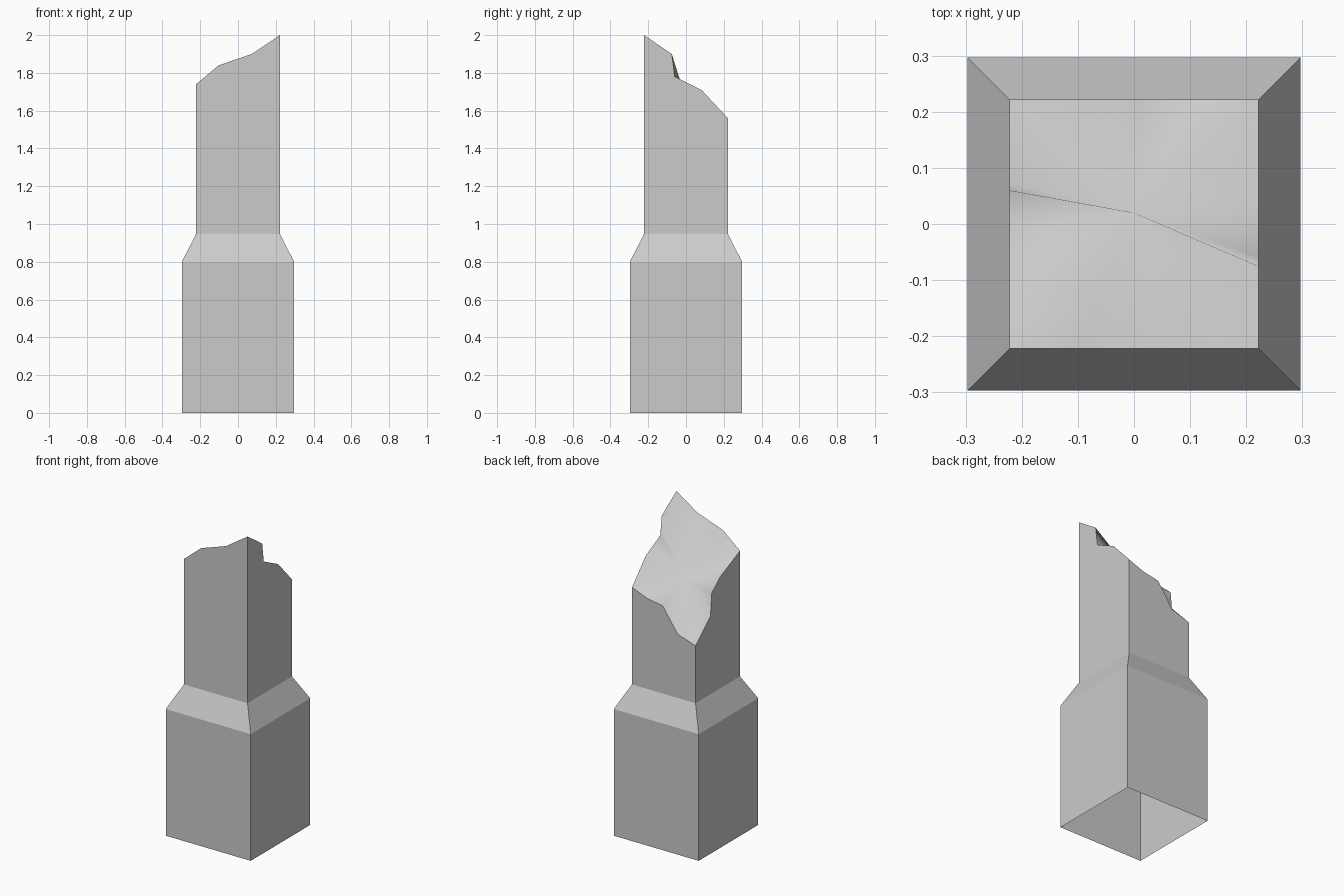
import bpy, bmesh

cube = bpy.data.objects.get("Cube")
if cube:
    bpy.data.objects.remove(cube, do_unlink=True)

BASE, SHAFT = 0.297, 0.222
CORNERS = [(-1, -1), (1, -1), (1, 1), (-1, 1)]

# Broken edge of each side, counter-clockwise from the front left-hand corner:
# (distance along the side from -1 to 1, height); each list starts at a corner
BREAK = [
    [(-1, 1.74), (-0.46, 1.84), (0.33, 1.9), (1, 2.0)],
    [(-1, 2.0), (-0.34, 1.9), (-0.27, 1.78), (0.37, 1.71), (1, 1.56)],
    [(-1, 1.56), (-0.53, 1.52), (-0.03, 1.5), (0.44, 1.35), (1, 1.31)],
    [(-1, 1.31), (-0.33, 1.44), (-0.27, 1.58), (0.09, 1.65), (1, 1.74)],
]

# Single stone colour
stone = bpy.data.materials.new("light grey stone")
stone.use_nodes = True
grey = (0.6, 0.6, 0.6, 1)
stone.diffuse_color = grey
stone.node_tree.nodes["Principled BSDF"].inputs["Base Color"].default_value = grey

bm = bmesh.new()


def square_ring(half, z):
    return [bm.verts.new((x * half, y * half, z)) for x, y in CORNERS]


# Open-bottomed plinth and sloping shoulder
rings = [square_ring(BASE, 0), square_ring(BASE, 0.8), square_ring(SHAFT, 0.947)]
for low, high in zip(rings, rings[1:]):
    for i in range(4):
        j = (i + 1) % 4
        bm.faces.new((low[i], low[j], high[j], high[i]))

# Jagged rim points, one list per side
neck = rings[-1]
sides = []
for i, profile in enumerate(BREAK):
    (ax, ay), (bx, by) = CORNERS[i], CORNERS[(i + 1) % 4]
    side = []
    for along, z in profile[:-1]:
        t = (along + 1) / 2
        x, y = ax + (bx - ax) * t, ay + (by - ay) * t
        side.append(bm.verts.new((x * SHAFT, y * SHAFT, z)))
    sides.append(side)

# Flat shaft walls up to the rim
for i in range(4):
    j = (i + 1) % 4
    top = sides[i] + [sides[j][0]]
    bm.faces.new([neck[i], neck[j]] + top[::-1])

# Smooth broken surface fanned around its middle
centre = bm.verts.new((0, 0.02, 1.6))
rim = [v for side in sides for v in side]
for a, b in zip(rim, rim[1:] + rim[:1]):
    bm.faces.new((a, b, centre)).smooth = True
    bm.edges.get((a, b)).smooth = False

mesh = bpy.data.meshes.new("broken_pillar")
bm.to_mesh(mesh)
bm.free()
mesh.materials.append(stone)
pillar = bpy.data.objects.new("broken_pillar", mesh)
bpy.context.collection.objects.link(pillar)
